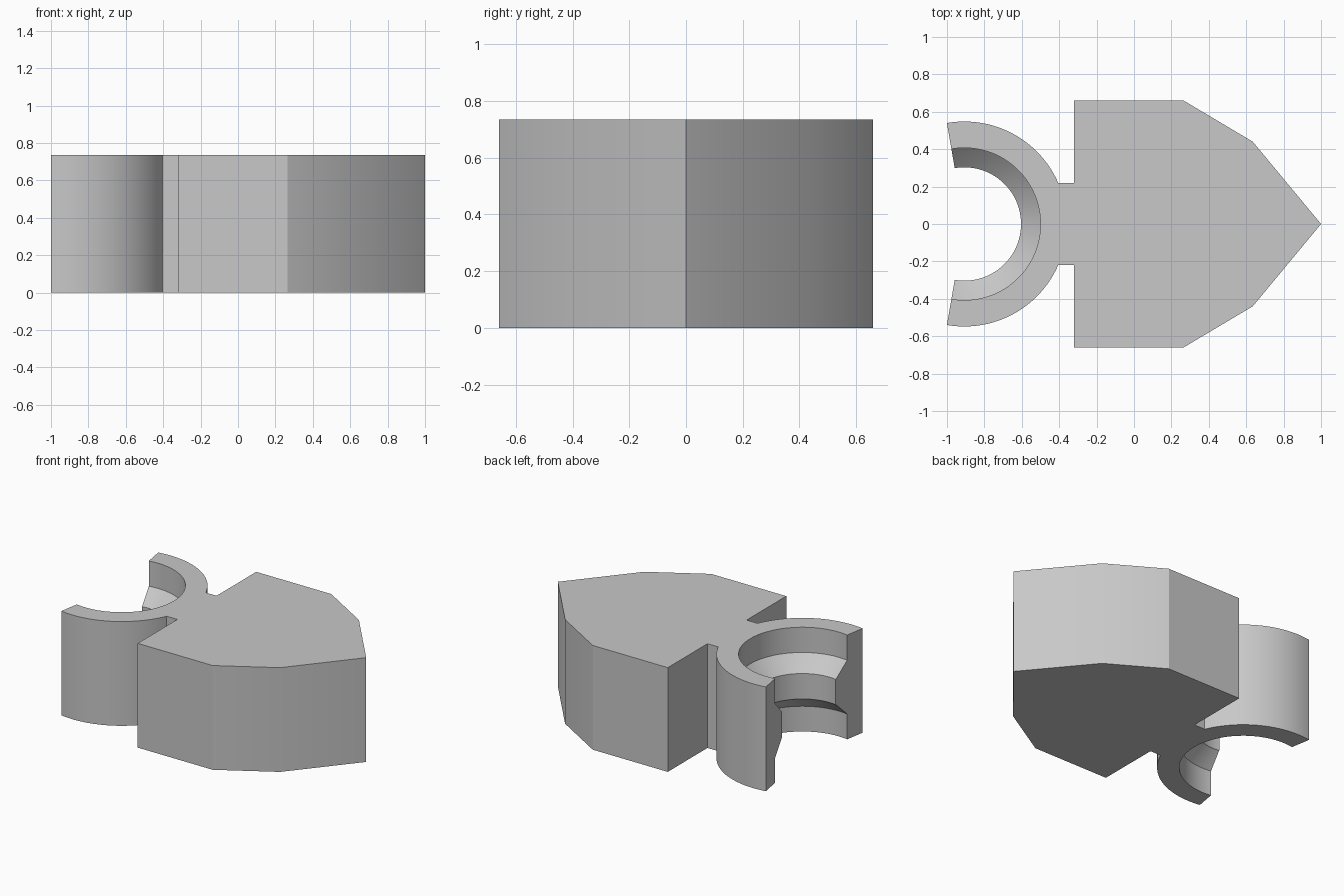
import bpy, bmesh, math

cube = bpy.data.objects.get("Cube")
if cube:
    bpy.data.objects.remove(cube, do_unlink=True)

HEIGHT = 0.735
CENTRE_X = -0.907
OUTER, BORE, LIP = 0.548, 0.407, 0.303
NECK_Y = 0.218
END = math.radians(99.8)
NECK = math.asin(NECK_Y / OUTER)

# Grey material
grey = bpy.data.materials.new("light_grey")
grey.use_nodes = True
colour = (0.58, 0.58, 0.58, 1)
grey.diffuse_color = colour
grey.node_tree.nodes["Principled BSDF"].inputs["Base Color"].default_value = colour


def steps(a, b, n):
    return [a + (b - a) * i / n for i in range(n)]


bm = bmesh.new()

# Open clip: a stepped wall section swept around the ring
upper = [(BORE, 0.178), (LIP + 0.008, 0.272), (LIP, 0.278)]
section = [(OUTER, 0), (BORE, 0)] + upper
section += [(r, HEIGHT - z) for r, z in reversed(upper)]
section += [(BORE, HEIGHT), (OUTER, HEIGHT)]
angles = steps(-END, -NECK, 24) + steps(-NECK, NECK, 12) + steps(NECK, END, 24) + [END]
rings = [[bm.verts.new((CENTRE_X + r * math.cos(a), r * math.sin(a), z))
          for r, z in section] for a in angles]
count = len(section)
for i in range(len(rings) - 1):
    at_neck = abs(angles[i] + angles[i + 1]) / 2 < NECK
    for j in range(count):
        k = (j + 1) % count
        if at_neck and k == 0:
            continue  # the neck joins the wall here
        bm.faces.new((rings[i][j], rings[i][k], rings[i + 1][k], rings[i + 1][j]))
bm.faces.new(rings[0])
bm.faces.new(rings[-1])

# Neck and pointed head, sharing the ring's outer edge
half = [(-0.32, NECK_Y), (-0.32, 0.66), (0.265, 0.66), (0.635, 0.44)]
outline = [(x, -y) for x, y in half] + [(1, 0)] + half[::-1]
joint = [ring for a, ring in zip(angles, rings) if abs(a) < NECK + 0.001]
low = [bm.verts.new((x, y, 0)) for x, y in outline]
high = [bm.verts.new((x, y, HEIGHT)) for x, y in outline]
bottom_edge = [joint[0][0]] + low + [joint[-1][0]]
top_edge = [joint[0][-1]] + high + [joint[-1][-1]]
for i in range(len(top_edge) - 1):
    bm.faces.new((bottom_edge[i], bottom_edge[i + 1], top_edge[i + 1], top_edge[i]))
bm.faces.new(bottom_edge + [r[0] for r in joint[-2:0:-1]])
bm.faces.new(top_edge + [r[-1] for r in joint[-2:0:-1]])
bmesh.ops.recalc_face_normals(bm, faces=bm.faces)

mesh = bpy.data.meshes.new("clip_with_pointed_head")
bm.to_mesh(mesh)
bm.free()
mesh.materials.append(grey)
clip = bpy.data.objects.new("clip_with_pointed_head", mesh)
bpy.context.collection.objects.link(clip)

# Smooth curved walls, keep the corners sharp
bpy.ops.object.select_all(action='DESELECT')
clip.select_set(True)
bpy.context.view_layer.objects.active = clip
bpy.ops.object.shade_smooth_by_angle(angle=math.radians(30))
